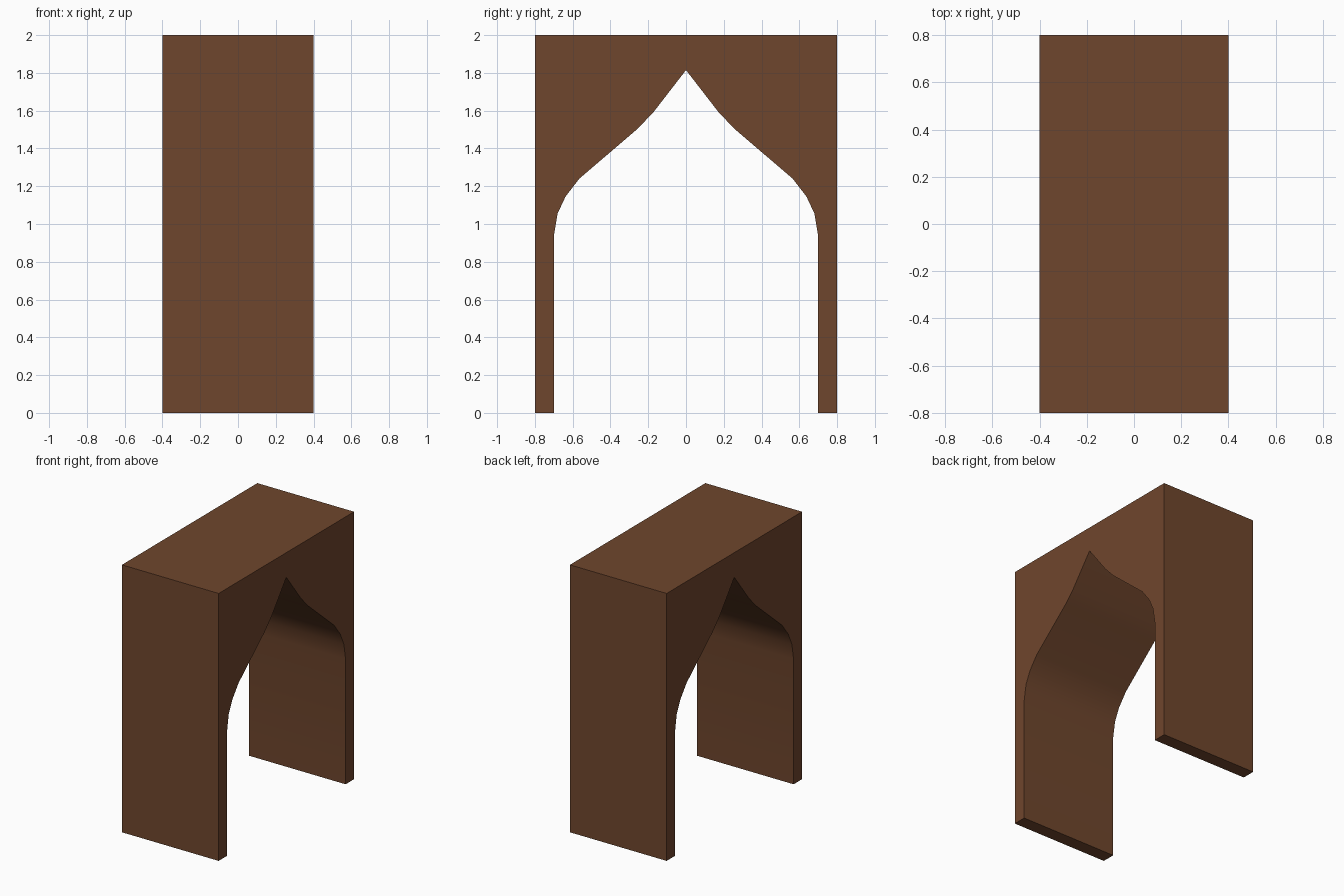
import bpy, bmesh, math

if "Cube" in bpy.data.objects:
    bpy.data.objects.remove(bpy.data.objects["Cube"])

DEPTH = 0.40   # half size along x

# Right half of the ogee opening, (y, z) from foot to apex
half = [(0.70, 0.0), (0.70, 0.935), (0.68, 1.055), (0.638, 1.145), (0.565, 1.24),
        (0.255, 1.505), (0.17, 1.595)]
opening = half + [(0.0, 1.815)] + [(-y, z) for y, z in reversed(half)]
outline = opening + [(-0.80, 0.0), (-0.80, 2.0), (0.80, 2.0), (0.80, 0.0)]

# Archway block: profile extruded along x
bm = bmesh.new()
face = bm.faces.new([bm.verts.new((-DEPTH, y, z)) for y, z in outline])
res = bmesh.ops.extrude_face_region(bm, geom=[face])
moved = [g for g in res["geom"] if isinstance(g, bmesh.types.BMVert)]
bmesh.ops.translate(bm, verts=moved, vec=(2 * DEPTH, 0, 0))
bmesh.ops.recalc_face_normals(bm, faces=bm.faces[:])
mesh = bpy.data.meshes.new("archway")
bm.to_mesh(mesh)
bm.free()

arch = bpy.data.objects.new("archway", mesh)
bpy.context.collection.objects.link(arch)

# Brown wood colour
mat = bpy.data.materials.new("brown wood")
mat.diffuse_color = (0.159, 0.061, 0.026, 1.0)
mat.use_nodes = True
mat.node_tree.nodes["Principled BSDF"].inputs["Base Color"].default_value = mat.diffuse_color
mesh.materials.append(mat)

# Smooth the curved soffit, keep the block edges and apex sharp
bpy.context.view_layer.objects.active = arch
arch.select_set(True)
bpy.ops.object.shade_smooth_by_angle(angle=math.radians(30))
